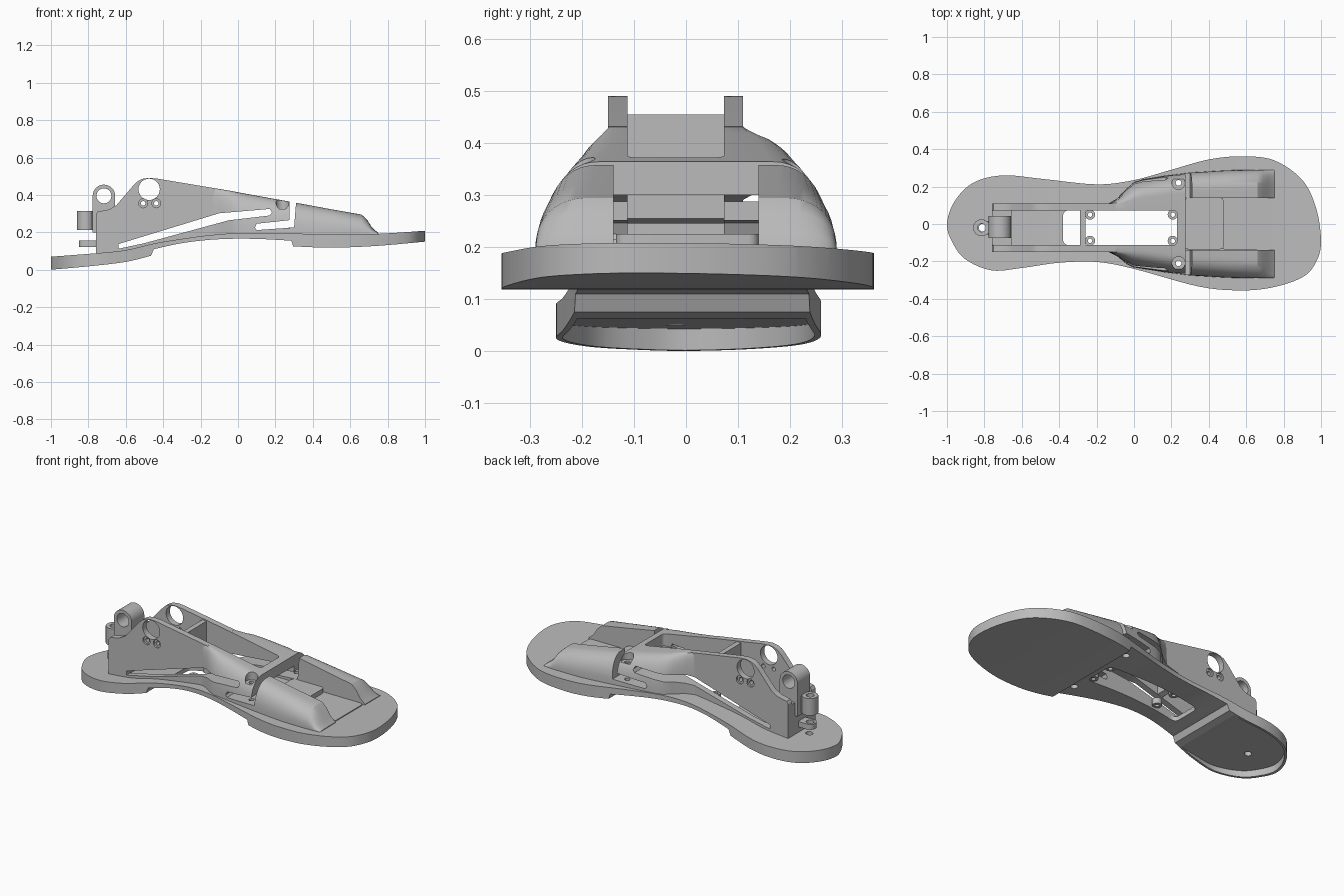
import bpy, bmesh, math
from mathutils import Vector

if "Cube" in bpy.data.objects:
    bpy.data.objects.remove(bpy.data.objects["Cube"], do_unlink=True)

grey = bpy.data.materials.new("light grey")
grey.use_nodes = True
grey.diffuse_color = (0.5, 0.5, 0.5, 1)
grey.node_tree.nodes["Principled BSDF"].inputs["Base Color"].default_value = (0.5, 0.5, 0.5, 1)

MID = -0.02            # centre line of the ankle bracket
IN, OUT = 0.093, 0.13  # inner and outer face of its side plates


def finish(name, bm):
    bmesh.ops.recalc_face_normals(bm, faces=bm.faces)
    mesh = bpy.data.meshes.new(name)
    bm.to_mesh(mesh)
    bm.free()
    ob = bpy.data.objects.new(name, mesh)
    bpy.context.collection.objects.link(ob)
    mesh.materials.append(grey)
    return ob


def prism(name, pts, axis, lo, hi):
    """Extrude a flat outline along y (x,z points) or z (x,y points)."""
    bm = bmesh.new()
    place = (lambda p, h: (p[0], h, p[1])) if axis == "y" else (lambda p, h: (p[0], p[1], h))
    rings = [[bm.verts.new(place(p, h)) for p in pts] for h in (lo, hi)]
    for r in rings:
        bm.faces.new(r)
    for i in range(len(pts)):
        j = (i + 1) % len(pts)
        bm.faces.new((rings[0][i], rings[0][j], rings[1][j], rings[1][i]))
    return finish(name, bm)


def smooth(pts, closed=False, steps=6):
    """Pass a smooth curve through the points."""
    n, out = len(pts), []
    at = lambda i: Vector(pts[i % n] if closed else pts[max(0, min(n - 1, i))])
    for i in range(n if closed else n - 1):
        a, b, c, d = at(i - 1), at(i), at(i + 1), at(i + 2)
        for k in range(steps):
            t = k / steps
            out.append(0.5 * (2 * b + (c - a) * t + (2 * a - 5 * b + 4 * c - d) * t * t
                              + (3 * b - a - 3 * c + d) * t ** 3))
    return out if closed else out + [Vector(pts[-1])]


def circle(x, y, r, n=32):
    return [(x + r * math.cos(2 * math.pi * i / n), y + r * math.sin(2 * math.pi * i / n)) for i in range(n)]


def rect(x0, x1, y0, y1, r=0.02):
    """Rounded rectangle outline."""
    pts = []
    for k, (cx, cy) in enumerate(((x1 - r, y1 - r), (x0 + r, y1 - r), (x0 + r, y0 + r), (x1 - r, y0 + r))):
        for i in range(5):
            a = math.pi / 2 * (k + i / 4)
            pts.append((cx + r * math.cos(a), cy + r * math.sin(a)))
    return pts


def boolean(ob, tool, op="DIFFERENCE"):
    mod = ob.modifiers.new("cut", "BOOLEAN")
    mod.operation, mod.solver, mod.object = op, "EXACT", tool
    bpy.context.view_layer.objects.active = ob
    bpy.ops.object.modifier_apply(modifier=mod.name)
    bpy.data.objects.remove(tool, do_unlink=True)


def cut(ob, *args):
    boolean(ob, prism("cutter", *args))


# Sole: side profile trimmed by the footprint
top = smooth([(-1.05, .066), (-.76, .088), (-.6, .105), (-.45, .14), (-.3, .165), (-.15, .185),
              (0, .195), (.25, .195), (.5, .188), (.75, .192), (1.05, .212)])
heel = smooth([(-1.05, -.004), (-.8, .018), (-.6, .042), (-.465, .075)])
arch = smooth([(-.45, .11), (-.3, .142), (-.15, .16), (0, .166), (.15, .163), (.285, .155)])
toe = smooth([(.295, .125), (.5, .118), (.75, .128), (1.05, .155)])
sole = prism("sole", heel + arch + toe + top[::-1], "y", -.5, .5)
outline = smooth([(-1, 0), (-.96, .12), (-.86, .22), (-.7, .26), (-.48, .24), (-.2, .212), (0, .235),
                  (.2, .29), (.4, .345), (.58, .362), (.75, .34), (.9, .235), (.975, .08), (1, -.1),
                  (.97, -.21), (.9, -.285), (.75, -.337), (.58, -.355), (.35, -.335), (0, -.24),
                  (-.2, -.203), (-.4, -.207), (-.6, -.235), (-.76, -.248), (-.9, -.19), (-.97, -.1)], True)
boolean(sole, prism("footprint", outline, "z", -.1, .5), "INTERSECT")

# Shallow hollow under the heel, leaving a thin rim
hollow = prism("heel_hollow", [(-1.05, -.1), (-.5, -.1), (-.5, .063), (-1.05, .04)], "y", -.5, .5)
inset = [(-.7 + (p[0] + .7) * .95, p[1] * .95) for p in outline]
boolean(hollow, prism("inset_footprint", inset, "z", -.2, .3), "INTERSECT")
boolean(sole, hollow)

# Long opening and screw holes through the sole
cut(sole, rect(-.38, .23, MID - IN, MID + IN, .03), "z", -.1, .5)
for x, y in ((-.81, MID), (.24, .22), (.24, -.21)):
    cut(sole, circle(x, y, .02), "z", -.1, .5)

# Forefoot shell: arched cross-sections lofted along x
# columns: x, half width, half width of the flat top, top height, centre
stations = [(-.14, .128, .126, .437, MID), (-.09, .155, .128, .43, -.018), (-.04, .2, .13, .422, -.012),
            (0, .228, .135, .414, -.004), (.05, .24, .14, .405, 0), (.16, .258, .152, .385, 0),
            (.3, .275, .17, .36, 0), (.5, .287, .18, .323, 0), (.66, .29, .185, .295, 0),
            (.69, .29, .19, .268, 0), (.715, .29, .19, .228, 0), (.75, .29, .19, .196, 0)]
bm = bmesh.new()
rings = []
for x, w, t, h, c in stations:
    half = [(w, .18)]
    for i in range(13):
        a = math.pi / 2 * i / 12
        half.append((t + (w - t) * math.cos(a) ** .9, .19 + (h - .19) * math.sin(a) ** .8))
    section = half + [(-y, z) for y, z in reversed(half)]
    rings.append([bm.verts.new((x, y + c, z)) for y, z in section])
n = len(rings[0])
for a, b in zip(rings, rings[1:]):
    for i in range(n):
        j = (i + 1) % n
        bm.faces.new((a[i], a[j], b[j], b[i]))
bm.faces.new(rings[0])
bm.faces.new(rings[-1])
shell = finish("forefoot_shell", bm)
cut(shell, rect(-.4, .23, MID - IN, MID + IN), "z", 0, .6)            # motor pocket
cut(shell, rect(.285, .9, -.14, .14, .01), "z", .1, .6)               # front recess
cut(shell, rect(.15, .4, .205, .3, .01), "y", -.14, .14)              # opening under the bridge
spring_slot = [(-.64, .112), (-.5, .142), (-.05, .264), (.17, .29), (.182, .307),
               (.17, .325), (-.1, .302), (-.64, .137)]
hinge_slot = [(.09, .225), (.1, .212), (.3, .226), (.315, .42), (.275, .42), (.275, .265), (.1, .246)]
cut(shell, spring_slot, "y", -.5, .5)
cut(shell, hinge_slot, "y", -.5, .5)
for y in (.22, -.21):
    cut(shell, circle(.238, y, .035), "z", .325, .6)
    cut(shell, circle(.238, y, .015), "z", .1, .6)
parts = [sole, shell]

# Ankle bracket side plates with pivot holes and countersunk screw holes
plate = [(-.76, .075), (-.76, .295), (-.75, .31), (-.69, .322), (-.65, .345), (-.56, .45), (-.535, .474),
         (-.51, .486), (-.475, .491), (-.43, .487), (-.1, .432), (-.1, .175), (-.3, .15), (-.45, .125), (-.6, .09)]
for side, name in ((1, "left"), (-1, "right")):
    lo, hi = sorted((MID + side * IN, MID + side * OUT))
    outer = MID + side * OUT
    ob = prism(name + "_ankle_plate", plate, "y", lo, hi)
    cut(ob, spring_slot, "y", -.5, .5)
    cut(ob, circle(-.475, .43, .057), "y", -.5, .5)
    for x in (-.507, -.437):
        cut(ob, circle(x, .355, .012, 16), "y", -.5, .5)
        cut(ob, circle(x, .355, .024, 20), "y", outer - .01, outer + .01)
    parts.append(ob)

# Cross wall and rear block joining the plates
parts.append(prism("cross_wall", [(-.29, .245), (-.26, .255), (-.26, .455), (-.29, .455)], "y", MID - IN, MID + IN))
parts.append(prism("rear_block", [(-.76, .08), (-.655, .09), (-.655, .28), (-.76, .28)], "y", MID - IN, MID + IN))

# Rear lug with its eye
lug_arc = [(-.717 + .06 * math.cos(math.pi * i / 16), .395 + .06 * math.sin(math.pi * i / 16)) for i in range(17)]
lug = prism("rear_lug", lug_arc + [(-.777, .2), (-.657, .2)], "y", MID - .056, MID + .064)
cut(lug, circle(-.717, .395, .04), "y", -.5, .5)
parts.append(lug)

# Heel post, its web and lower flange, all bored through
post = prism("heel_post", circle(-.815, MID, .045), "z", .212, .315)
web = prism("heel_post_web", rect(-.81, -.74, MID - .03, MID + .03, .005), "z", .212, .31)
flange = prism("heel_flange", rect(-.85, -.74, MID - .035, MID + .035, .03), "z", .122, .155)
for ob in (post, web, flange):
    cut(ob, circle(-.815, MID, .022), "z", 0, .6)
    parts.append(ob)

# Corner screw tabs in the pocket
for x in (-.235, .207):
    for y in (MID - .07, MID + .07):
        tab = prism("screw_tab", circle(x, y, .027, 20), "z", .165, .2)
        cut(tab, circle(x, y, .012, 16), "z", 0, .5)
        parts.append(tab)

# Stepped toe tongue in the front recess
parts.append(prism("tongue_step", rect(.27, .48, -.135, .14), "z", .17, .225))
parts.append(prism("tongue_base", rect(.46, .74, -.135, .14), "z", .17, .197))

bpy.ops.object.select_all(action="DESELECT")
for ob in parts:
    ob.select_set(True)
bpy.context.view_layer.objects.active = sole
bpy.ops.object.shade_smooth_by_angle(angle=math.radians(30))
